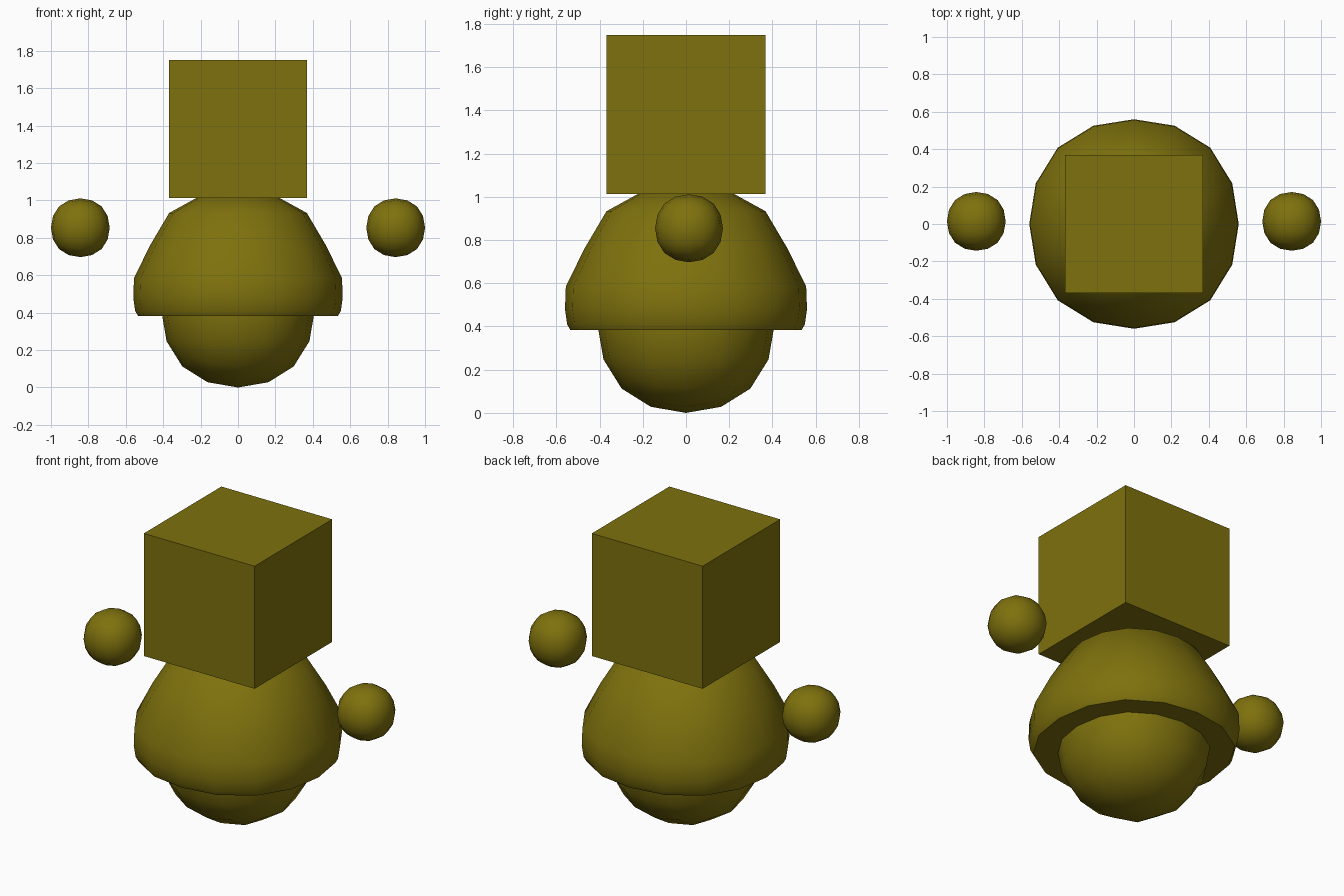
import bpy, bmesh
from math import sin, cos, pi, radians

if "Cube" in bpy.data.objects:
    bpy.data.objects.remove(bpy.data.objects["Cube"])

olive = bpy.data.materials.new("olive")
olive.diffuse_color = (0.21, 0.165, 0.004, 1)
olive.use_nodes = True
olive.node_tree.nodes["Principled BSDF"].inputs["Base Color"].default_value = olive.diffuse_color


def add_object(name, bm, smooth):
    mesh = bpy.data.meshes.new(name)
    bm.to_mesh(mesh)
    bm.free()
    mesh.materials.append(olive)
    ob = bpy.data.objects.new(name, mesh)
    bpy.context.collection.objects.link(ob)
    if smooth:
        bpy.ops.object.select_all(action='DESELECT')
        ob.select_set(True)
        bpy.context.view_layer.objects.active = ob
        bpy.ops.object.shade_smooth_by_angle(angle=radians(50))
    return ob


def cube(name, size, location):
    bm = bmesh.new()
    bmesh.ops.create_cube(bm, size=size)
    ob = add_object(name, bm, False)
    ob.location = location
    return ob


def ball(name, radius, location):
    # a cube rounded by subdivision; its surface settles at 0.84 of the half size
    ob = cube(name, 2 * radius / 0.8395, location)
    for face in ob.data.polygons:
        face.use_smooth = True
    mod = ob.modifiers.new("round", 'SUBSURF')
    mod.levels = mod.render_levels = 2
    return ob


def dome(name, profile, bottom, top, sides=16):
    # lathe, slightly fuller on the diagonals like a rounded cube
    bm = bmesh.new()
    rings = []
    for r, z in profile:
        ring = []
        for i in range(sides):
            a = 2 * pi * i / sides
            k = r * (1 + 0.03 * sin(2 * a) ** 2)
            ring.append(bm.verts.new((k * cos(a), k * sin(a), z)))
        rings.append(ring)
    for low, high in zip(rings, rings[1:]):
        for i in range(sides):
            j = (i + 1) % sides
            bm.faces.new((low[i], low[j], high[j], high[i]))
    apex = bm.verts.new((0, 0, top))
    base = bm.verts.new((0, 0, bottom))
    for i in range(sides):
        j = (i + 1) % sides
        bm.faces.new((rings[-1][i], rings[-1][j], apex))
        bm.faces.new((rings[0][j], rings[0][i], base))
    bmesh.ops.recalc_face_normals(bm, faces=bm.faces)
    return add_object(name, bm, True)


# lower body
ball("lower_body", 0.41, (0, 0, 0.41))

# flat-bottomed coat over the lower body
dome("coat", [(0.535, 0.383), (0.55, 0.41), (0.56, 0.48), (0.556, 0.585),
              (0.47, 0.76), (0.368, 0.933), (0.21, 1.02)], 0.383, 1.05)

# head
cube("head", 0.737, (0, 0, 1.381))

# floating hands
for side, x in (("left", -0.843), ("right", 0.843)):
    ball(side + "_hand", 0.157, (x, 0.014, 0.854))
